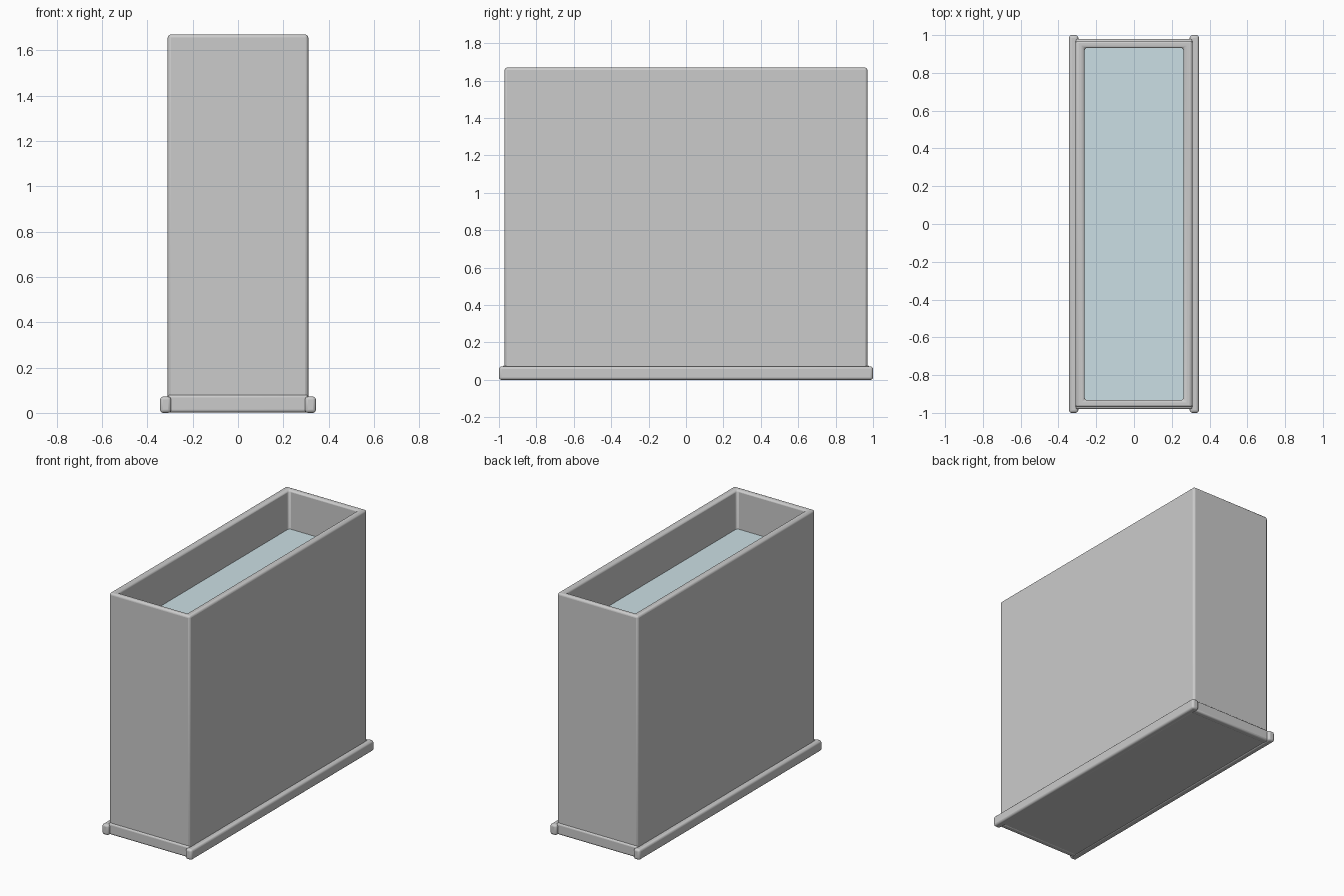
import bpy, bmesh

if "Cube" in bpy.data.objects:
    bpy.data.objects.remove(bpy.data.objects["Cube"])


def finish(ob, bevel, segments=3):
    if bevel:
        m = ob.modifiers.new("bevel", 'BEVEL')
        m.width = bevel
        m.segments = segments
        m.limit_method = 'ANGLE'
    bpy.ops.object.select_all(action='DESELECT')
    ob.select_set(True)
    bpy.context.view_layer.objects.active = ob
    bpy.ops.object.shade_smooth_by_angle()
    return ob


def box(name, x, y, z, bevel=0.0):
    """Box from (min, max) ranges on each axis."""
    lo, hi = zip(x, y, z)
    bpy.ops.mesh.primitive_cube_add(size=1, location=[(a + b) / 2 for a, b in zip(lo, hi)])
    ob = bpy.context.object
    ob.name = name
    ob.scale = [b - a for a, b in zip(lo, hi)]
    bpy.ops.object.transform_apply(location=False, rotation=False, scale=True)
    return finish(ob, bevel)


# tank walls: open rectangular tube with softened rim and corners
OX, OY, IX, IY = 0.31, 0.97, 0.262, 0.932
Z0, Z1 = 0.01, 1.67
bm = bmesh.new()
corners = [(-1, -1), (1, -1), (1, 1), (-1, 1)]


def ring(hx, hy, z):
    return [bm.verts.new((sx * hx, sy * hy, z)) for sx, sy in corners]


loops = [ring(OX, OY, Z0), ring(OX, OY, Z1), ring(IX, IY, Z1), ring(IX, IY, Z0)]
for i in range(4):
    a, b = loops[i], loops[(i + 1) % 4]
    for j in range(4):
        k = (j + 1) % 4
        bm.faces.new((a[j], a[k], b[k], b[j]))
bmesh.ops.recalc_face_normals(bm, faces=bm.faces)
mesh = bpy.data.meshes.new("tank_walls")
bm.to_mesh(mesh)
bm.free()
walls = bpy.data.objects.new("tank_walls", mesh)
bpy.context.collection.objects.link(walls)
finish(walls, 0.014)

# floor panel
box("tank_floor", (-0.305, 0.305), (-0.965, 0.965), (0.004, 0.05))

# base trim: long side strips and short end strips
for s, side in ((-1, "left"), (1, "right")):
    box(side + "_trim", sorted((s * 0.295, s * 0.344)), (-1, 1), (0, 0.072), 0.014)
for s, side in ((-1, "front"), (1, "back")):
    box(side + "_trim", (-0.31, 0.31), sorted((s * 0.935, s * 0.98)), (0.002, 0.08), 0.012)

# water fill
water = box("water", (-IX, IX), (-IY, IY), (0.05, 1.40))
mat = bpy.data.materials.new("water_blue")
mat.diffuse_color = (0.60, 0.74, 0.78, 1)
mat.use_nodes = True
mat.node_tree.nodes["Principled BSDF"].inputs["Base Color"].default_value = mat.diffuse_color
water.data.materials.append(mat)
